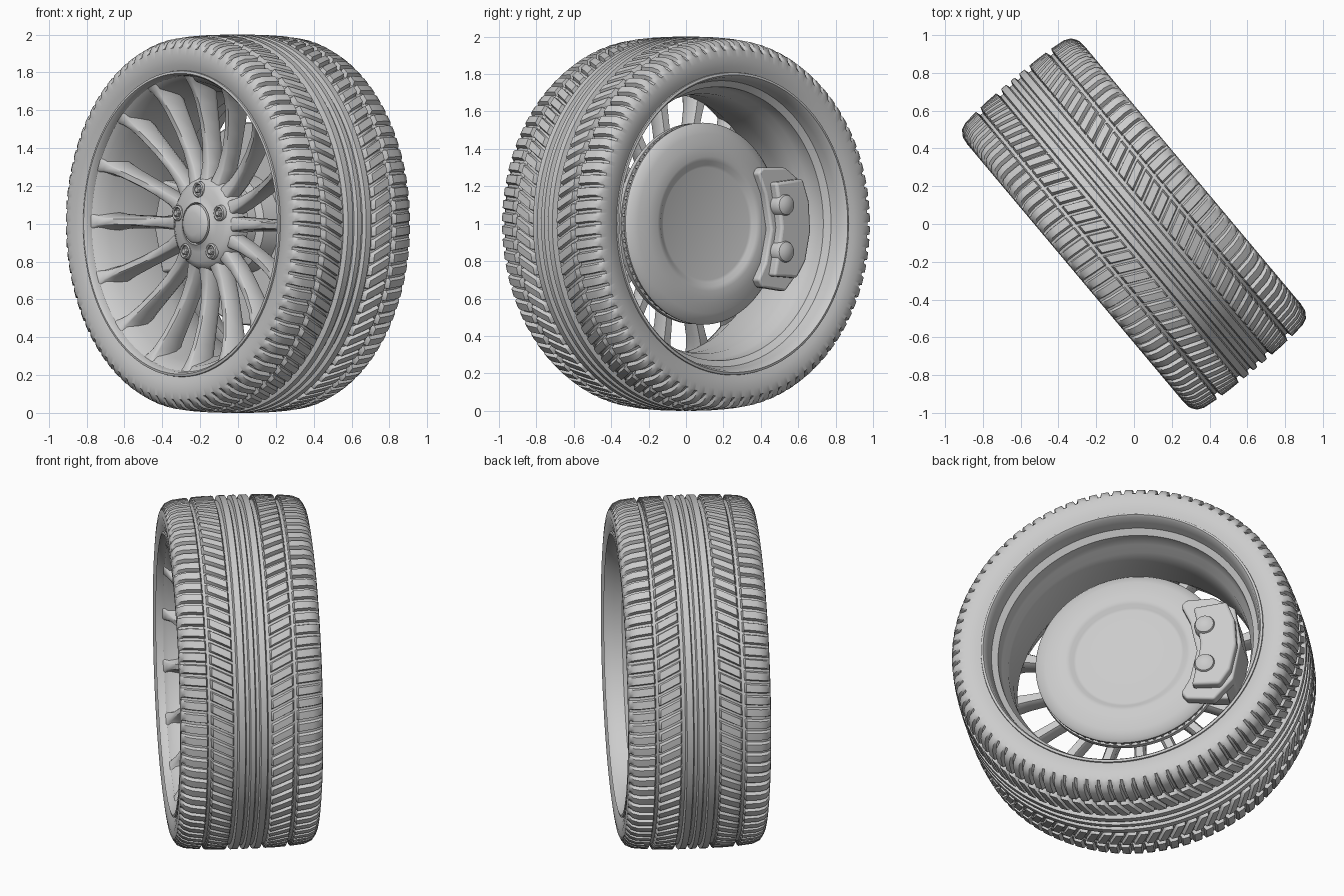
import bpy, bmesh, math
from mathutils import Matrix

if "Cube" in bpy.data.objects:
    bpy.data.objects.remove(bpy.data.objects["Cube"])

# Wheel is built with its axle along local Y (outer face at -Y), then turned and lifted
PLACE = Matrix.Translation((0, 0, 1)) @ Matrix.Rotation(math.radians(-50), 4, 'Z')
TAU = math.tau


def finish(name, bm, angle=35, bevel=0):
    bmesh.ops.remove_doubles(bm, verts=bm.verts, dist=1e-5)
    bmesh.ops.recalc_face_normals(bm, faces=bm.faces)
    me = bpy.data.meshes.new(name)
    bm.to_mesh(me)
    bm.free()
    me.shade_smooth()
    me.set_sharp_from_angle(angle=math.radians(angle))
    ob = bpy.data.objects.new(name, me)
    bpy.context.collection.objects.link(ob)
    ob.matrix_world = PLACE
    if bevel:
        mod = ob.modifiers.new("bevel", 'BEVEL')
        mod.width, mod.segments = bevel, 3
    return ob


def skin(bm, rings, close_u=True, close_v=True):
    """Join a list of point rings with quads."""
    vs = [[bm.verts.new(p) for p in ring] for ring in rings]
    nu, nv = len(vs), len(vs[0])
    for i in range(nu if close_u else nu - 1):
        for j in range(nv if close_v else nv - 1):
            a, b = vs[i], vs[(i + 1) % nu]
            k = (j + 1) % nv
            bm.faces.new((a[j], a[k], b[k], b[j]))
    return vs


def lathe(name, prof, segs=96, centers=((0, 0),), closed=False, angle=35):
    """Revolve (radius, y) points about Y at each (x, z) centre."""
    bm = bmesh.new()
    for cx, cz in centers:
        rings = []
        for i in range(segs):
            a = TAU * i / segs
            rings.append([(cx + max(r, 1e-7) * math.cos(a), y, cz + max(r, 1e-7) * math.sin(a))
                          for r, y in prof])
        skin(bm, rings, True, closed)
    bmesh.ops.dissolve_degenerate(bm, edges=bm.edges, dist=1e-6)
    return finish(name, bm, angle)


def prism(name, outline, y0, y1, bevel):
    """Extrude an (x, z) outline along Y."""
    bm = bmesh.new()
    vs = skin(bm, [[(x, y, z) for x, z in outline] for y in (y0, y1)], False, True)
    for ring in vs:
        bm.faces.new(ring)
    return finish(name, bm, 35, bevel)


# Tyre: half section (y, radius, depth of the cross grooves), mirrored
HALF = [(.36, .80, 0), (.385, .805, 0), (.398, .84, 0), (.405, .89, 0), (.40, .93, 0),
        (.394, .943, .012), (.376, .968, .022), (.34, .984, .022), (.26, .993, .022),
        (.252, .965, 0), (.236, .965, 0), (.226, .995, .022), (.17, .998, .022),
        (.115, .999, .022), (.107, .972, 0), (.088, .972, 0), (.08, 1, 0),
        (.045, 1, 0), (.038, .978, 0), (.02, .978, 0), (.013, 1, 0)]
section = [(-y, r, d) for y, r, d in HALF] + HALF[::-1]
PITCHES = 88
bm = bmesh.new()
rings = []
for i in range(PITCHES):
    for frac, cut in ((0, 0), (.3, 0), (.6, 0), (.7, 1), (.9, 1)):
        ring = []
        for y, r, d in section:
            skew = .5 * max(0, abs(y) - .1) if abs(y) < .25 else .075 + .1 * (min(abs(y), .38) - .25)
            a = TAU * (i + frac) / PITCHES + skew
            rr = r - d * cut
            ring.append((rr * math.cos(a), y, rr * math.sin(a)))
        rings.append(ring)
skin(bm, rings)
finish("tyre", bm, 40)

# Rim barrel with lips at both ends
lathe("rim_barrel", [
    (.80, -.36), (.812, -.375), (.808, -.395), (.795, -.398), (.785, -.385), (.78, -.355),
    (.755, -.33), (.735, -.27), (.70, -.18), (.69, 0), (.695, .14), (.725, .18),
    (.732, .27), (.765, .295), (.775, .34), (.785, .385), (.795, .398), (.808, .395),
    (.812, .375), (.80, .36)], 128, closed=True)

# Spokes: (radius, front y, front half width, back half width, depth)
SPOKES = 16
STATIONS = [(.17, -.262, .030, .034, .10), (.24, -.243, .036, .042, .10),
            (.32, -.232, .027, .038, .10), (.42, -.237, .023, .034, .10),
            (.53, -.257, .021, .034, .105), (.64, -.290, .020, .038, .12),
            (.71, -.322, .020, .046, .14), (.75, -.345, .026, .060, .15),
            (.78, -.360, .040, .080, .15)]
bm = bmesh.new()
for k in range(SPOKES):
    a = math.radians(89) + TAU * k / SPOKES
    ca, sa = math.cos(a), math.sin(a)
    rings = []
    for r, y, w, b, d in STATIONS:
        cross = [(-w, y + .008), (-w * .7, y), (w * .7, y), (w, y + .008),
                 (b, y + d * .75), (b * .6, y + d), (-b * .6, y + d), (-b, y + d * .75)]
        rings.append([(r * ca - t * sa, yy, r * sa + t * ca) for t, yy in cross])
    for ring in (vs := skin(bm, rings, False, True))[::len(vs) - 1]:
        bm.faces.new(ring)
finish("spokes", bm, 50)

# Hub, centre cap, bolt seats and bolts
lathe("wheel_hub", [(0, -.27), (.105, -.27), (.112, -.29), (.125, -.282), (.15, -.272),
                    (.20, -.266), (.235, -.245), (.25, -.215), (.25, -.14), (0, -.14)], 64)
lathe("centre_cap", [(0, -.318), (.06, -.315), (.09, -.307), (.103, -.294), (.105, -.27)], 48)
bolts = [(.18 * math.cos(math.radians(90 + 72 * k)), .18 * math.sin(math.radians(90 + 72 * k)))
         for k in range(5)]
lathe("bolt_seats", [(.026, -.262), (.028, -.277), (.034, -.282), (.041, -.277), (.044, -.26)], 24, bolts)
lathe("wheel_bolts", [(0, -.288), (.015, -.288), (.02, -.282), (.02, -.255)], 6, bolts, angle=20)

# Brake disc: hat, two plates and cooling vanes between them
lathe("disc_hat", [(0, -.14), (.19, -.14), (.2, -.13), (.21, -.05), (.25, -.03), (.26, .07)], 64)
lathe("disc_front_plate", [(.24, .065), (.53, .065), (.537, .072), (.537, .10), (.24, .10)], 96, closed=True)
lathe("disc_back_plate", [(0, .125), (.537, .125), (.54, .14), (.525, .158), (.48, .175), (.42, .188),
                          (.36, .194), (.335, .188), (.315, .172), (.30, .168), (0, .168)], 96)
bm = bmesh.new()
for k in range(72):
    rot = Matrix.Rotation(TAU * k / 72, 4, 'Y')
    bmesh.ops.create_cube(bm, size=1, matrix=rot @ Matrix.Translation((.43, .112, 0))
                          @ Matrix.Diagonal((.2, .03, .016, 1)))
finish("disc_vanes", bm)

# Brake caliper straddling the disc edge
prism("caliper_bracket", [(-.31, .27), (-.34, .30), (-.50, .30), (-.62, .22), (-.655, 0), (-.61, -.24),
                          (-.50, -.36), (-.34, -.34), (-.31, -.30), (-.36, -.21), (-.40, -.03),
                          (-.36, .16)], .17, .235, .012)
prism("caliper_body", [(-.39, .22), (-.58, .24), (-.625, .12), (-.635, -.04), (-.60, -.2), (-.54, -.29),
                       (-.38, -.28), (-.41, -.14), (-.43, -.02), (-.41, .12)], .22, .285, .015)
prism("caliper_bridge", [(-.555, .22), (-.62, .20), (-.655, 0), (-.61, -.24), (-.55, -.27),
                         (-.56, 0)], -.02, .2, .012)
prism("caliper_front", [(-.42, .2), (-.58, .23), (-.65, 0), (-.58, -.26), (-.42, -.24),
                        (-.44, 0)], -.04, .05, .015)
lathe("caliper_pistons", [(0, .31), (.03, .306), (.052, .295), (.062, .275), (.062, .22)], 32,
      [(-.455, .10), (-.455, -.15)])
